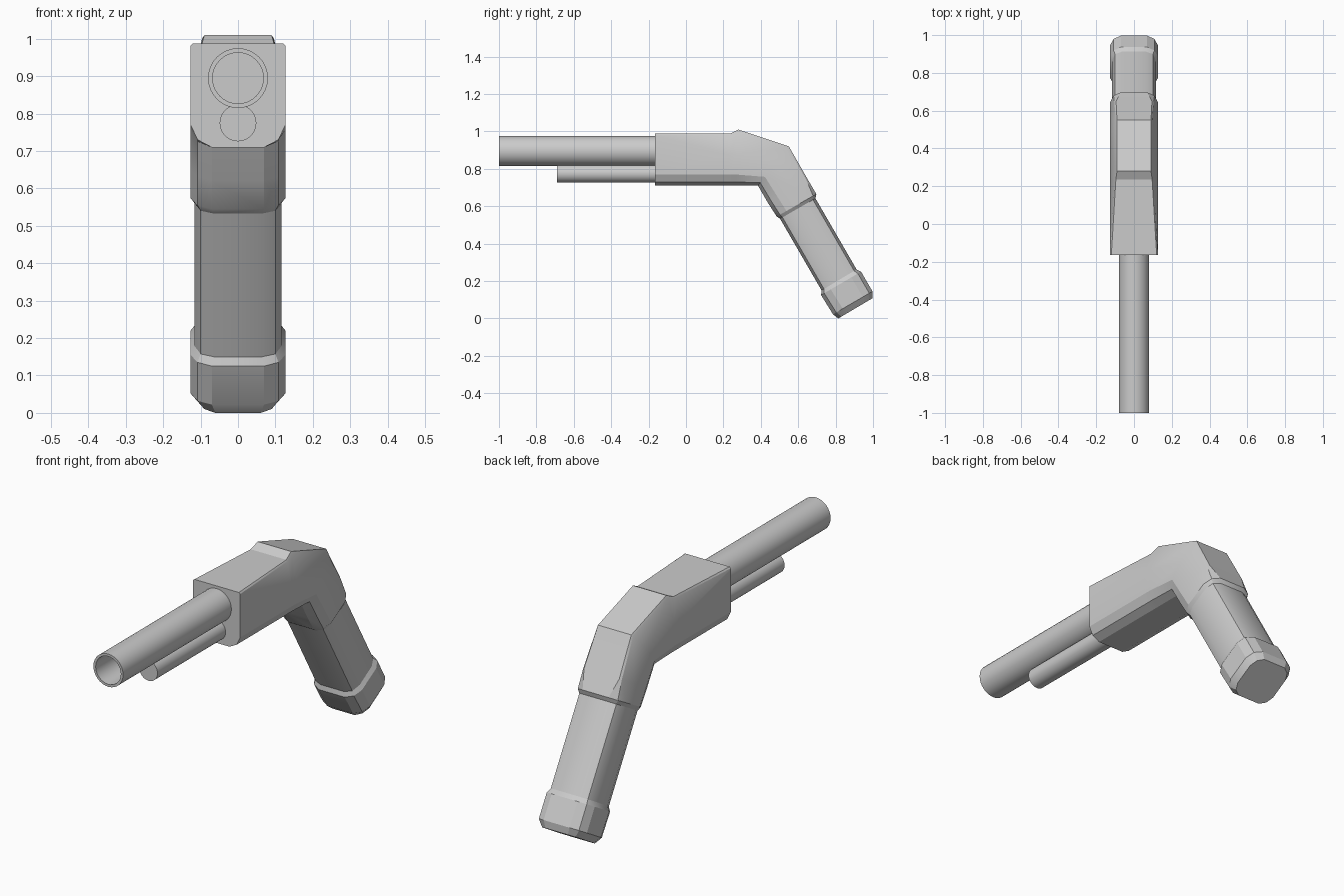
import bpy, bmesh, math
from mathutils import Vector

if "Cube" in bpy.data.objects:
    bpy.data.objects.remove(bpy.data.objects["Cube"])


def finish(bm, name, angle):
    bmesh.ops.recalc_face_normals(bm, faces=bm.faces)
    mesh = bpy.data.meshes.new(name)
    bm.to_mesh(mesh)
    bm.free()
    ob = bpy.data.objects.new(name, mesh)
    bpy.context.collection.objects.link(ob)
    bpy.context.view_layer.objects.active = ob
    ob.select_set(True)
    bpy.ops.object.shade_smooth_by_angle(angle=math.radians(angle))
    ob.select_set(False)
    return ob


def bridge(bm, a, b):
    n = len(a)
    for i in range(n):
        j = (i + 1) % n
        bm.faces.new((a[i], a[j], b[j], b[i]))


def loft(name, stations):
    """Each station: lower (y, z), upper (y, z), half section [(x, distance)].
    Negative distances are measured back from the upper point."""
    bm = bmesh.new()
    rings = []
    for low, up, half in stations:
        low, up = Vector(low), Vector(up)
        h = (up - low).length
        d = (up - low) / h
        pts = []
        for i, (x, t) in enumerate(half):
            p = low + d * (t if i < 3 else h - t)
            pts.append((x, p.x, p.y))
        pts += [(-x, y, z) for x, y, z in reversed(pts)]
        rings.append([bm.verts.new(p) for p in pts])
    for a, b in zip(rings, rings[1:]):
        bridge(bm, a, b)
    bm.faces.new(rings[0])
    bm.faces.new(rings[-1])
    return finish(bm, name, 25)


def pipe(name, radius, z, y0, y1, bore=0, sides=32):
    bm = bmesh.new()

    def ring(r, y):
        return [bm.verts.new((r * math.cos(a), y, z + r * math.sin(a)))
                for a in (2 * math.pi * i / sides for i in range(sides))]
    front, back = ring(radius, y0), ring(radius, y1)
    bridge(bm, front, back)
    if bore:
        fi, bi = ring(bore, y0), ring(bore, y1)
        bridge(bm, front, fi)
        bridge(bm, fi, bi)
        bridge(bm, bi, back)
    else:
        bm.faces.new(front)
        bm.faces.new(back)
    return finish(bm, name, 30)


# Half cross-sections
under = [(.07, 0), (.108, .02), (.127, .06)]
box = under + [(.127, .012), (.127, .006), (.12, 0)]
shoulder = under + [(.127, .11), (.101, .008), (.096, 0)]
hump = under + [(.127, .13), (.096, .01), (.09, 0)]
neck = under + [(.127, .08), (.104, .008), (.095, 0)]
swell = under + [(.127, .06), (.108, .02), (.07, 0)]
handle_half = [(.065, 0), (.10, .015), (.116, .055)]
handle = handle_half + handle_half[::-1]
end_half = [(.06, 0), (.09, .02), (.105, .055)]
end = end_half + end_half[::-1]

# Receiver, bent grip and end cap as one shell
loft("receiver_and_grip", [
    ((-.165, .71), (-.165, .988), box),
    ((.22, .71), (.235, .988), shoulder),
    ((.26, .71), (.28, 1.01), hump),
    ((.385, .71), (.55, .92), hump),
    ((.437, .62), (.65, .745), neck),
    ((.485, .545), (.697, .665), swell),
    ((.503, .533), (.692, .642), handle),
    ((.725, .15), (.912, .262), handle),
    ((.722, .125), (.936, .25), swell),
    ((.786, .022), (.997, .145), swell),
    ((.814, .0), (.997, .108), end),
])

# Barrel with bore and the shorter tube below it
pipe("barrel", .08, .895, -1, -.15, bore=.068)
pipe("lower_tube", .049, .775, -.69, -.15)
